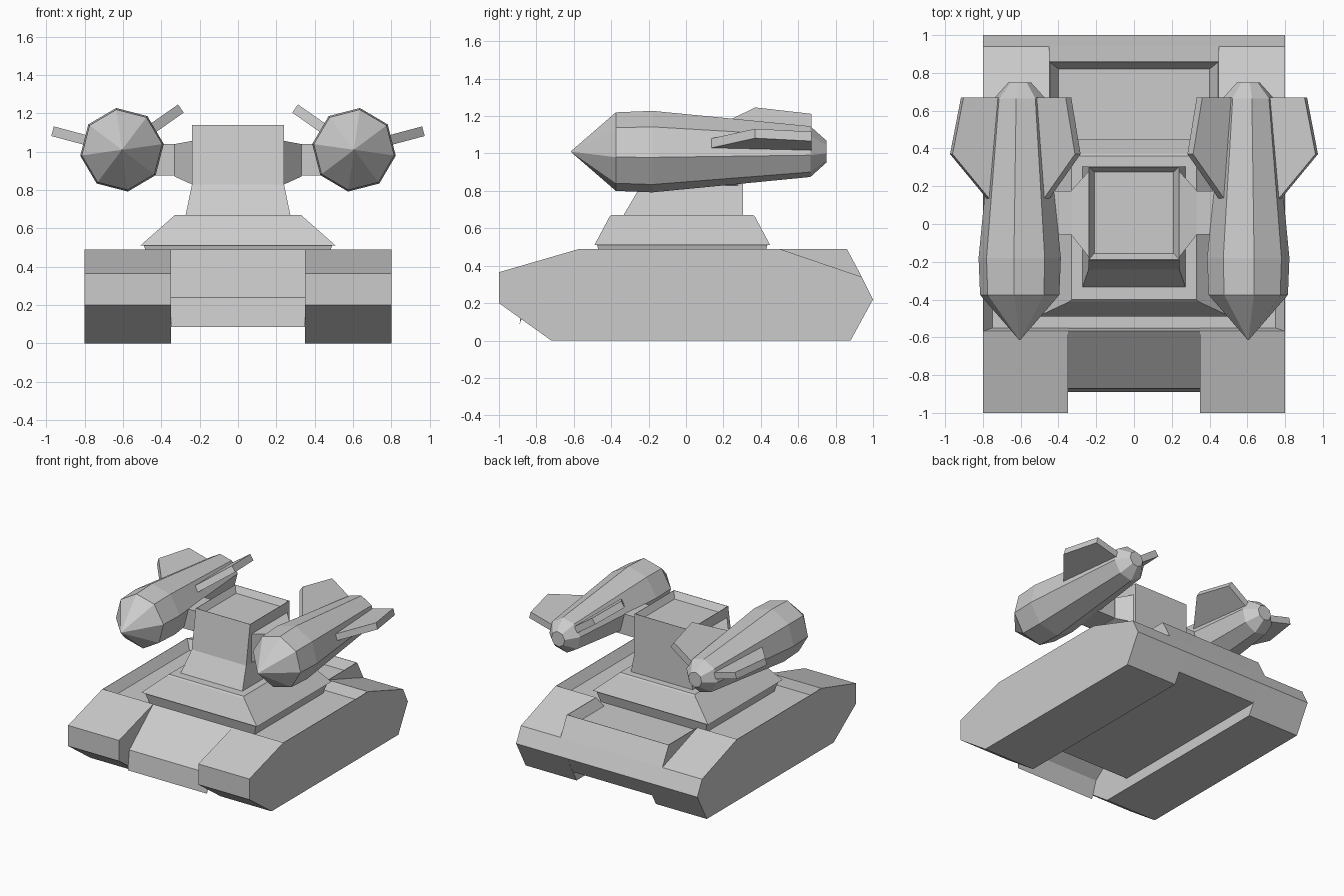
import bpy, bmesh
from math import sin, cos, radians
from mathutils import Vector

if "Cube" in bpy.data.objects:
    bpy.data.objects.remove(bpy.data.objects["Cube"])


def loft(name, rings):
    """Skin equal-length point loops one after another and cap both ends."""
    bm = bmesh.new()
    vs = [[bm.verts.new(p) for p in r] for r in rings]
    n = len(vs[0])
    for a, b in zip(vs, vs[1:]):
        for i in range(n):
            j = (i + 1) % n
            bm.faces.new((a[i], a[j], b[j], b[i]))
    bm.faces.new(vs[0][::-1])
    bm.faces.new(vs[-1])
    bmesh.ops.recalc_face_normals(bm, faces=bm.faces)
    me = bpy.data.meshes.new(name)
    bm.to_mesh(me)
    bm.free()
    ob = bpy.data.objects.new(name, me)
    bpy.context.collection.objects.link(ob)
    return ob


def prism(name, profile, x0, x1):
    """Side profile of (y, z) points extruded along x."""
    return loft(name, [[(x, y, z) for y, z in profile] for x in (x0, x1)])


def rect(hx, y0, y1, z):
    return [(-hx, y0, z), (hx, y0, z), (hx, y1, z), (-hx, y1, z)]


def side_rect(x, y0, y1, z0, z1):
    return [(x, y0, z0), (x, y1, z0), (x, y1, z1), (x, y0, z1)]


# Cutters for the sunken deck: sloping walls that end in a sharp rim
cutters = [loft("deck_cutter", [rect(.75, -.55, .46, .42), rect(.797, -.567, .497, .49),
                                rect(.797, -.567, .497, .6)]),
           loft("engine_deck_cutter", [rect(.4, .4, .82, .42), rect(.445, .4, .857, .49),
                                       rect(.445, .4, .857, .6)])]
for c in cutters:
    c.hide_render = True
    c.hide_viewport = True
    c.display_type = 'WIRE'


def sink_deck(ob):
    for c in cutters:
        m = ob.modifiers.new("deck", 'BOOLEAN')
        m.operation = 'DIFFERENCE'
        m.solver = 'EXACT'
        m.object = c


# Hull centre (thin nose plate, hollow behind it) and tracks
hull = prism("hull", [(-.89, .085), (-.87, .24), (-.57, .49), (.86, .49),
                      (.94, .34), (1, .22), (.925, .085), (-.5, .085),
                      (-.5, .38), (-.57, .44), (-.845, .22)], -.35, .35)
sink_deck(hull)
track_profile = [(-1, .2), (-1, .365), (-.57, .49), (.5, .49), (.94, .34),
                 (1, .22), (.88, 0), (-.72, 0)]
for s, side in ((1, "right"), (-1, "left")):
    sink_deck(prism(side + "_track", track_profile, s * .35, s * .8))
    # Raised edge beside the engine deck
    sink_deck(prism(side + "_engine_edge", [(.5, .49), (.86, .49), (.94, .34)],
                    s * .35, s * .45))

# Turret base and its skirt
loft("turret_skirt", [rect(.46, -.45, .41, .41), rect(.49, -.475, .435, .51)])
loft("turret_base", [rect(.51, -.49, .45, .51), rect(.34, -.41, .37, .66),
                     rect(.33, -.40, .36, .67)])

# Turret head with a sunken roof and sharp rim
loft("turret_head", [rect(.275, -.34, .305, .66), rect(.24, -.24, .305, .83),
                     rect(.24, -.19, .305, 1.14), rect(.237, -.187, .302, 1.14),
                     rect(.21, -.155, .275, 1.09)])

# Missile: (y, radius) along the body, fins as (radius, y)
body = [(-.615, .002), (-.375, .212), (-.18, .22), (.665, .137), (.75, .06)]
fin = [(.17, .13), (.375, .37), (.315, .67), (.08, .67)]
for s, side in ((1, "right"), (-1, "left")):
    centre = Vector((s * .605, 0, 1.01))

    def polar(r, deg, y):
        a = radians(deg)
        return centre + Vector((s * r * cos(a), y, r * sin(a)))

    # Side mount and arm
    loft(side + "_mount", [side_rect(s * .22, -.2, .3, .82, 1.06),
                           side_rect(s * .33, -.06, .18, .87, 1.04)])
    loft(side + "_arm", [side_rect(s * .32, -.055, .175, .875, 1.04),
                         side_rect(s * .5, -.055, .175, .875, 1.04)])
    loft(side + "_missile", [[polar(r, 82 + 45 * k, y) for k in range(8)]
                             for y, r in body])
    for label, deg in (("outer", 15), ("inner", 145)):
        a = radians(deg)
        off = Vector((-s * sin(a), 0, cos(a))) * .026
        loft(f"{side}_{label}_fin", [[polar(r, deg, y) + d for r, y in fin]
                                     for d in (off, -off)])
